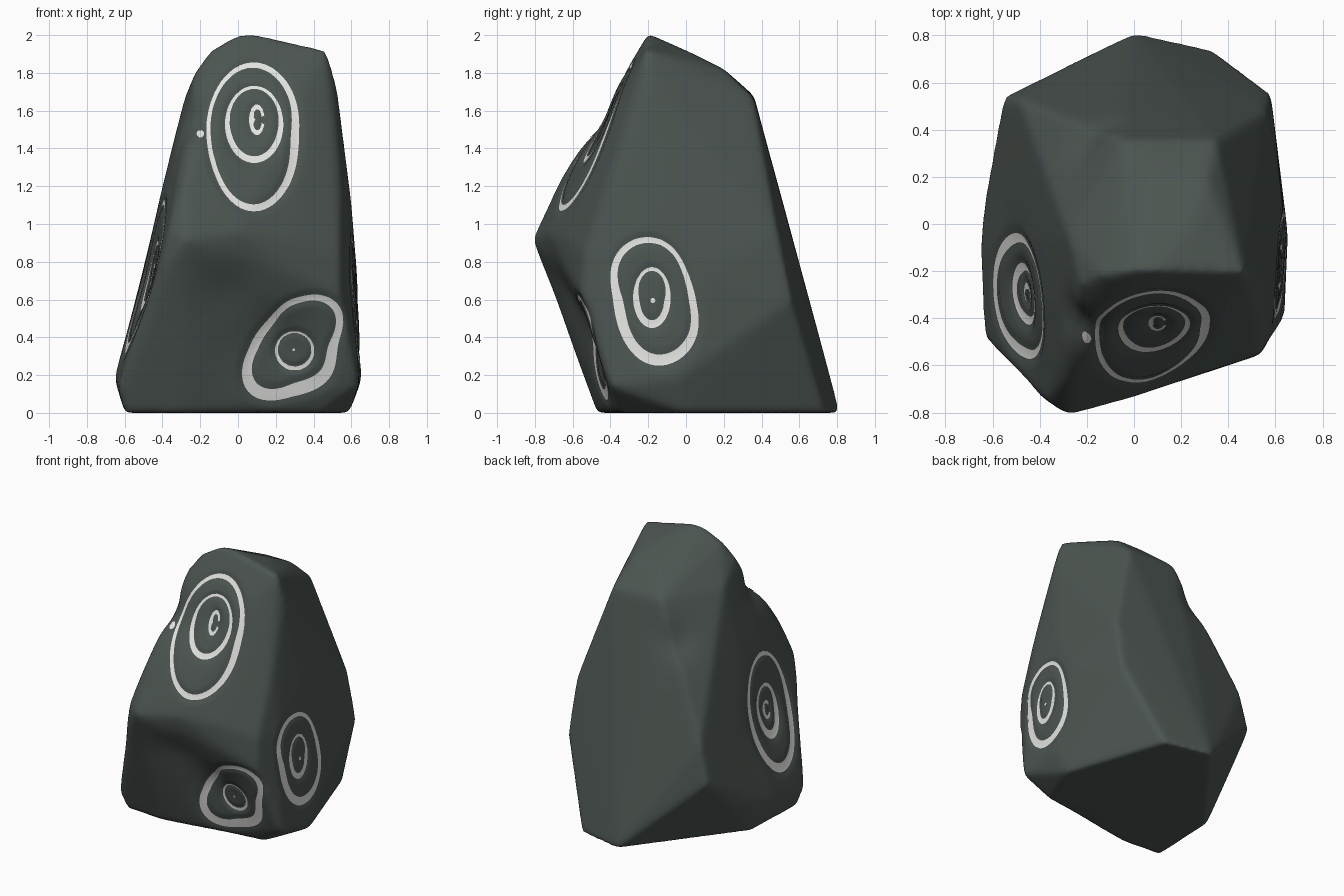
import bpy, bmesh, math
from mathutils import Vector
from mathutils.bvhtree import BVHTree

cube = bpy.data.objects.get("Cube")
if cube:
    bpy.data.objects.remove(cube, do_unlink=True)


def make_material(name, colour):
    mat = bpy.data.materials.new(name)
    mat.use_nodes = True
    mat.diffuse_color = (*colour, 1)
    node = next(n for n in mat.node_tree.nodes if n.type == 'BSDF_PRINCIPLED')
    node.inputs["Base Color"].default_value = (*colour, 1)
    node.inputs["Roughness"].default_value = 0.8
    return mat


stone = make_material("dark green grey stone", (0.072, 0.09, 0.081))
paint = make_material("pale ring paint", (0.78, 0.78, 0.76))


def make_object(name, bm, mat):
    mesh = bpy.data.meshes.new(name)
    bm.to_mesh(mesh)
    mesh.materials.append(mat)
    for poly in mesh.polygons:
        poly.use_smooth = True
    obj = bpy.data.objects.new(name, mesh)
    bpy.context.collection.objects.link(obj)
    return obj


# Corners of the boulder, grouped from the base to the top
corners = [
    (0.34, 0.74, 0), (0, 0.815, 0), (-0.58, 0.06, 0), (-0.6, -0.45, 0), (-0.3, -0.47, 0),
    (0.45, -0.35, 0), (0.59, 0, 0),
    (-0.635, -0.49, 0.13), (-0.655, -0.1, 0.18), (-0.63, 0.12, 0.2), (0.64, -0.4, 0.14),
    (0.655, -0.05, 0.18), (0.53, -0.49, 0.35), (-0.555, 0.54, 0.52), (0.58, 0.56, 0.6),
    (0.54, -0.56, 0.63), (0.63, 0.1, 0.75), (0.54, -0.54, 0.85), (0.6, -0.38, 0.85),
    (0.3, -0.63, 0.92), (0, -0.74, 0.95), (-0.28, -0.815, 0.92), (-0.37, -0.745, 0.96),
    (-0.41, -0.73, 0.75), (-0.49, 0.53, 0.78), (0.57, 0.49, 0.95), (0.53, 0.45, 1.1),
    (-0.33, 0.46, 1.12), (0.6, -0.1, 1.12), (-0.35, -0.2, 1.2), (-0.285, -0.67, 1.23),
    (0.55, -0.38, 1.25), (0.43, 0.34, 1.46), (0.54, 0, 1.5), (-0.3, 0.08, 1.52),
    (0.35, 0.36, 1.67), (-0.05, 0.36, 1.68), (-0.28, -0.05, 1.68), (0.52, -0.2, 1.75),
    (-0.23, -0.26, 1.8), (0.08, 0.2, 1.82), (0.31, 0.2, 1.82), (-0.14, -0.22, 1.93),
    (0.47, -0.21, 1.92), (0.25, 0, 1.92), (0.1, -0.2, 2.007), (0, -0.2, 2.007),
]
bm = bmesh.new()
for corner in corners:
    bm.verts.new(corner)
bmesh.ops.convex_hull(bm, input=bm.verts[:])
bmesh.ops.delete(bm, geom=[v for v in bm.verts if not v.link_faces], context='VERTS')
bmesh.ops.recalc_face_normals(bm, faces=bm.faces[:])
boulder = make_object("boulder", bm, stone)
bm.free()

# Weathered edges
remesh = boulder.modifiers.new("Remesh", 'REMESH')
remesh.mode = 'VOXEL'
remesh.voxel_size = 0.016
smooth = boulder.modifiers.new("Smooth", 'SMOOTH')
smooth.factor = 0.5
smooth.iterations = 24
depsgraph = bpy.context.evaluated_depsgraph_get()
worn = bpy.data.meshes.new_from_object(boulder.evaluated_get(depsgraph))
boulder.modifiers.clear()
boulder.data = worn
worn.name = "boulder"

bm = bmesh.new()
bm.from_mesh(worn)
bm.normal_update()

# Shallow hollows: centre, radius, depth
hollows = [
    ((0, -0.68, 0.64), 0.2, 0.04), ((0.2, -0.57, 0.38), 0.24, 0.075),
    ((-0.26, -0.44, 1.57), 0.12, 0.045), ((0, -0.47, 1.5), 0.2, 0.035),
    ((-0.2, 0.38, 1.42), 0.13, 0.03), ((-0.5, -0.32, 0.72), 0.27, 0.045),
]
for centre, radius, depth in hollows:
    centre = Vector(centre)
    for v in bm.verts:
        v.co -= v.normal * depth * math.exp(-((v.co - centre).length / radius) ** 2)
bm.normal_update()


def outline(a, b, swell=(1,) * 8):
    """Radius function of an ellipse swollen by eight factors, one per eighth turn."""
    def radius(t):
        s = (t / math.tau % 1) * 8
        i, f = int(s), s % 1
        p, q, r, w = (swell[(i + k) % 8] for k in (-1, 0, 1, 2))
        factor = q + f / 2 * (r - p + f * (2 * p - 5 * q + 4 * r - w + f * (3 * (q - r) + w - p)))
        return factor * a * b / math.hypot(b * math.cos(t), a * math.sin(t))
    return radius


def width_at(width, heavy, t):
    return width * (1 + 0.35 * math.cos(t - heavy))


# Carving directions: sideways axis and inward direction
FRONT = (Vector((1, 0, 0)), Vector((0, 1, 0)))
LEFT = (Vector((0, 1, 0)), Vector((-1, 0, 0)))
RIGHT = (Vector((0, -1, 0)), Vector((1, 0, 0)))
DOWN = -math.pi / 2

# Bands: name, direction, centre, outline, width, heaviest angle, sweep
bands = [
    ("upper_front_outer_ring", FRONT, (0.08, 1.455),
     outline(0.242, 0.395, (1, 1.06, 1.01, 1.04, 1.02, 0.98, 0.99, 1.01)),
     0.034, -0.4, math.tau),
    ("upper_front_inner_ring", FRONT, (0.085, 1.525), outline(0.155, 0.205), 0.027, DOWN, math.tau),
    ("upper_front_core", FRONT, (0.1, 1.55), outline(0.042, 0.082), 0.027, math.pi, 5.2),
    ("lower_front_outer_ring", FRONT, (0.3, 0.36),
     outline(0.25, 0.25, (0.92, 1.26, 1, 0.79, 0.95, 1.4, 1.08, 1.02)),
     0.052, DOWN, math.tau),
    ("lower_front_inner_ring", FRONT, (0.3, 0.33), outline(0.105, 0.105), 0.017, DOWN, math.tau),
    ("left_outer_ring", LEFT, (-0.16, 0.6),
     outline(0.22, 0.34, (0.97, 0.88, 0.96, 1.19, 1.03, 1, 1.03, 1.14)),
     0.046, -2, math.tau),
    ("left_inner_ring", LEFT, (-0.18, 0.61), outline(0.1, 0.162), 0.032, DOWN, math.tau),
    ("right_outer_ring", RIGHT, (0.305, 0.72), outline(0.27, 0.41), 0.046, DOWN, math.tau),
    ("right_inner_ring", RIGHT, (0.295, 0.725), outline(0.135, 0.19), 0.042, DOWN, math.tau),
    ("right_core", RIGHT, (0.295, 0.73), outline(0.05, 0.065), 0.026, math.pi, 5.0),
]

# Carve a flat-bottomed groove under every band
for name, (side, inward), (cu, cv), radius, width, heavy, sweep in bands:
    for v in bm.verts:
        a, b = v.co.dot(side) - cu, v.co.z - cv
        reach = math.hypot(a, b)
        if v.normal.dot(inward) > -0.25 or reach > 0.6:
            continue
        t = math.atan2(b, a)
        w = width_at(width, heavy, t)
        off = reach - radius(t) + w / 2
        v.co += inward * 0.009 * math.exp(-(off / (w * 0.7 + 0.01)) ** 4)
bm.normal_update()
bm.to_mesh(worn)
for poly in worn.polygons:
    poly.use_smooth = True
surface = BVHTree.FromBMesh(bm)
bm.free()


def painted_band(name, direction, centre, radius, width, heavy, sweep):
    """A thin painted strip laid on the stone; a full sweep makes a ring."""
    side, inward = direction
    strip = bmesh.new()
    steps, across = 72, 4
    rows = []
    for i in range(steps + 1):
        t = math.pi / 6 + sweep * i / steps
        outer, w = radius(t), width_at(width, heavy, t)
        row = []
        for j in range(across + 1):
            r = max(outer - w * j / across, 0.0005)
            origin = side * (centre[0] + r * math.cos(t)) - inward * 2
            origin.z = centre[1] + r * math.sin(t)
            hit, normal, _, _ = surface.ray_cast(origin, inward)
            row.append(strip.verts.new(hit + normal * 0.005) if hit else None)
        rows.append(row)
    for first, second in zip(rows, rows[1:]):
        for j in range(across):
            quad = (first[j], first[j + 1], second[j + 1], second[j])
            if all(quad):
                face = strip.faces.new(quad)
                face.normal_update()
                if face.normal.dot(inward) > 0:
                    face.normal_flip()
    bmesh.ops.remove_doubles(strip, verts=strip.verts[:], dist=0.0001)
    make_object(name, strip, paint)
    strip.free()


for band in bands:
    painted_band(*band)

# Small painted dots, filled to the middle
for name, direction, centre, r in (
        ("lower_front_dot", FRONT, (0.295, 0.335), 0.007),
        ("left_dot", LEFT, (-0.175, 0.595), 0.013),
        ("shoulder_dot", FRONT, (-0.2, 1.475), 0.02)):
    painted_band(name, direction, centre, outline(r, r), r * 2, 0, math.tau)
